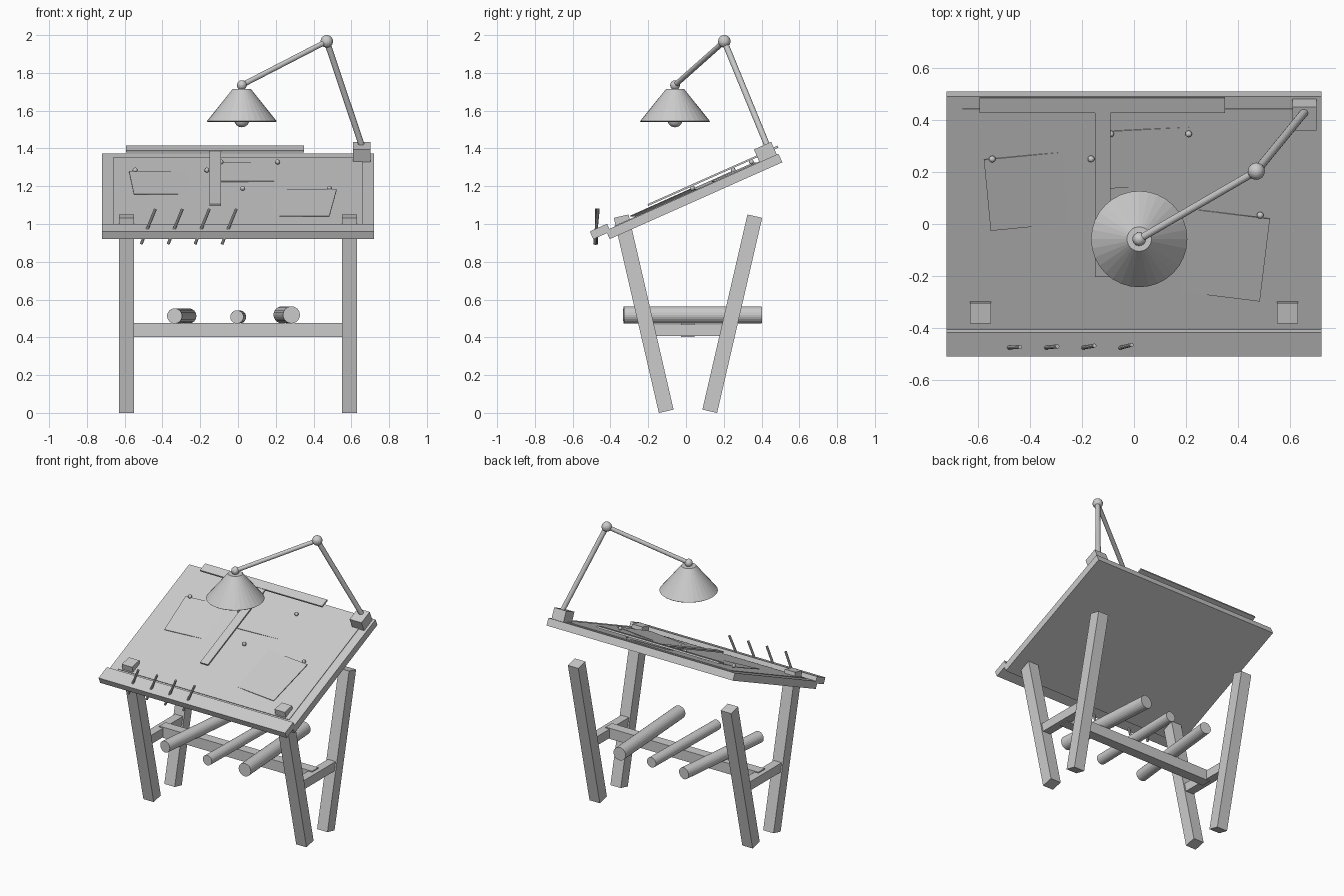
import bpy, bmesh
from math import radians
from mathutils import Matrix, Vector

if "Cube" in bpy.data.objects:
    bpy.data.objects.remove(bpy.data.objects["Cube"])

TILT = radians(24)
# Frame of the board's top surface: local x right, y up the slope, z out of the surface
BOARD = Matrix.Translation((0, 0.0327, 1.169)) @ Matrix.Rotation(TILT, 4, 'X')


def add(name, bm, matrix):
    bmesh.ops.recalc_face_normals(bm, faces=bm.faces)
    mesh = bpy.data.meshes.new(name)
    bm.to_mesh(mesh)
    bm.free()
    ob = bpy.data.objects.new(name, mesh)
    bpy.context.collection.objects.link(ob)
    ob.matrix_world = matrix
    return ob


def box(name, lo, hi, matrix=Matrix()):
    lo, hi = Vector(lo), Vector(hi)
    bm = bmesh.new()
    bmesh.ops.create_cube(bm, size=1)
    bmesh.ops.scale(bm, vec=hi - lo, verts=bm.verts)
    return add(name, bm, matrix @ Matrix.Translation((lo + hi) / 2))


def rod(name, a, b, r, sides=16):
    a, b = Vector(a), Vector(b)
    bm = bmesh.new()
    bmesh.ops.create_cone(bm, cap_ends=True, segments=sides, radius1=r, radius2=r,
                          depth=(b - a).length)
    rot = (b - a).to_track_quat('Z', 'Y').to_matrix().to_4x4()
    return add(name, bm, Matrix.Translation((a + b) / 2) @ rot)


def ball(name, centre, r, u=16, v=12):
    bm = bmesh.new()
    bmesh.ops.create_uvsphere(bm, u_segments=u, v_segments=v, radius=r)
    return add(name, bm, Matrix.Translation(centre))


# Tilted board, drawing mat and pencil ledge
box("board", (-0.72, -0.5, -0.05), (0.72, 0.5, 0), BOARD)
box("drawing_mat", (-0.66, -0.45, -0.002), (0.66, 0.45, 0.004), BOARD)
box("pencil_ledge", (-0.72, -0.58, -0.015), (0.72, -0.48, 0.03), BOARD)

# Splayed legs and side rails
for side, sx in (("left", -0.59), ("right", 0.59)):
    for end, y, ang in (("front", -0.224, 13), ("rear", 0.245, -13)):
        m = Matrix.Translation((sx, y, 0.525)) @ Matrix.Rotation(radians(ang), 4, 'X')
        box(f"{side}_{end}_leg", (-0.04, -0.04, -0.53), (0.04, 0.04, 0.53), m)
    box(f"{side}_rail", (sx - 0.03, -0.2, 0.406), (sx + 0.03, 0.22, 0.468))
box("cross_stretcher", (-0.59, -0.026, 0.401), (0.59, 0.044, 0.475))

# Paper rolls lying on the stretcher
rod("paper_roll_1", (-0.336, -0.325, 0.513), (-0.26, 0.395, 0.513), 0.04, 24)
rod("paper_roll_2", (-0.006, -0.33, 0.508), (0.008, 0.37, 0.508), 0.035, 24)
rod("paper_roll_3", (0.283, -0.33, 0.519), (0.233, 0.4, 0.519), 0.045, 24)

# Sheets turned about the vertical, with a pin in each upper corner
sheets = [(-0.355, 0.131, 0.42, 0.30, 5.5),
          (0.06, 0.255, 0.34, 0.24, 3),
          (0.255, -0.108, 0.50, 0.35, -7)]
for i, (cx, cy, w, h, turn) in enumerate(sheets, 1):
    z = 1.169 + (cy - 0.0327) * 0.4452
    m = (Matrix.Translation((cx, cy, z + 0.006)) @ Matrix.Rotation(radians(turn), 4, 'Z')
         @ Matrix.Rotation(TILT, 4, 'X'))
    box(f"sheet_{i}", (-w / 2, -h / 2, -0.002), (w / 2, h / 2, 0.002), m)
    for side, s in (("left", -1), ("right", 1)):
        py = cy + (h / 2 - 0.02) * 0.9135
        pz = 1.169 + (py - 0.0327) * 0.4452 + 0.02
        ball(f"pin_{i}_{side}", (cx + s * (w / 2 - 0.02), py, pz), 0.013, 12, 8)

# T-square
box("t_square_head", (-0.593, 0.45, 0.029), (0.35, 0.512, 0.041), BOARD)
box("t_square_blade", (-0.15, -0.242, 0.028), (-0.09, 0.47, 0.038), BOARD)

# Pencils standing through the ledge
for i in range(4):
    x, dy = -0.475 + 0.1427 * i, 0.001 + 0.006 * i
    rod(f"pencil_{i + 1}", (x - 0.038, -0.474 - dy / 2, 0.893),
        (x + 0.038, -0.474 + dy / 2, 1.08), 0.008, 10)

# Jointed lamp
elbow, head = (0.47, 0.203, 1.967), (0.02, -0.058, 1.735)
box("lamp_base", (0.61, 0.39, 0), (0.702, 0.49, 0.073), BOARD)
rod("lamp_lower_arm", (0.657, 0.432, 1.41), elbow, 0.016)
rod("lamp_upper_arm", elbow, head, 0.014)
ball("lamp_elbow", elbow, 0.033)
ball("lamp_head_joint", head, 0.026)
ball("lamp_bulb", (0.02, -0.058, 1.552), 0.04)

# Open conical shade
bm = bmesh.new()
bmesh.ops.create_cone(bm, cap_ends=True, segments=32, radius1=0.185, radius2=0.047, depth=0.172)
bottom = [f for f in bm.faces if f.calc_center_median().z < -0.08]
bmesh.ops.delete(bm, geom=bottom, context='FACES_ONLY')
shade = add("lamp_shade", bm, Matrix.Translation((0.02, -0.058, 1.63)))
shell = shade.modifiers.new("shell", 'SOLIDIFY')
shell.thickness = 0.006
shell.offset = -1
